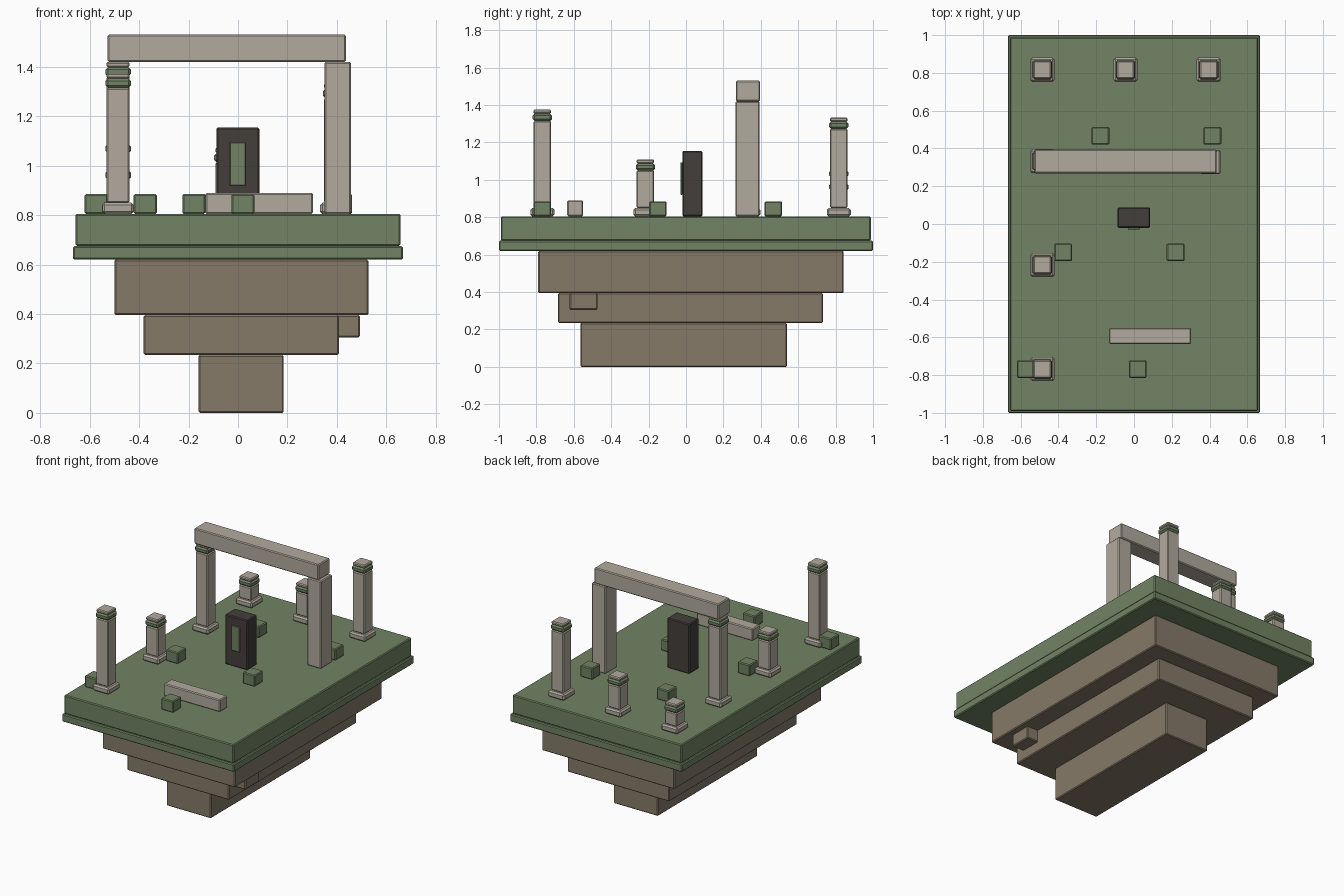
import bpy

if "Cube" in bpy.data.objects:
    bpy.data.objects.remove(bpy.data.objects["Cube"], do_unlink=True)


def material(name, r, g, b):
    """Flat colour from sRGB bytes, stored as linear values."""
    lin = [((c / 255 + 0.055) / 1.055) ** 2.4 for c in (r, g, b)] + [1]
    m = bpy.data.materials.new(name)
    m.use_nodes = True
    m.diffuse_color = lin
    m.node_tree.nodes["Principled BSDF"].inputs["Base Color"].default_value = lin
    return m


grass = material("moss_green", 113, 131, 99)
stone = material("pale_stone", 178, 170, 157)
rock = material("brown_rock", 134, 122, 104)
dark = material("dark_stone", 68, 63, 59)


def box(name, mat, x, y, z, bevel=0.006):
    """Bevelled box from (min, max) ranges on each axis."""
    bpy.ops.mesh.primitive_cube_add(size=1, location=[sum(r) / 2 for r in (x, y, z)])
    ob = bpy.context.object
    ob.name = name
    ob.scale = [r[1] - r[0] for r in (x, y, z)]
    bpy.ops.object.transform_apply(location=False, rotation=False, scale=True)
    ob.data.materials.append(mat)
    mod = ob.modifiers.new("soft_edges", 'BEVEL')
    mod.width = bevel
    mod.segments = 1
    return ob


def around(c, size):
    return (c - size / 2, c + size / 2)


GROUND = 0.805

# Stepped rock underside
box("rock_lower_tier", rock, (-0.16, 0.185), (-0.565, 0.54), (0, 0.235))
box("rock_middle_tier", rock, (-0.382, 0.408), (-0.685, 0.733), (0.235, 0.395))
box("rock_upper_tier", rock, (-0.5, 0.528), (-0.79, 0.843), (0.395, 0.62))
box("rock_outcrop", rock, (0.343, 0.493), (-0.622, -0.472), (0.305, 0.395))

# Grassy platform with a rim
box("platform_rim", grass, (-0.667, 0.667), (-1, 1), (0.62, 0.675))
box("platform_top", grass, (-0.657, 0.657), (-0.99, 0.988), (0.675, GROUND))


def pillar(name, x, y, top):
    """Column with plinth, mossy band and cap."""
    parts = [
        ("plinth", stone, 0.128, GROUND, 0.85, 0.01),
        ("shaft", stone, 0.094, 0.85, top - 0.06, 0.006),
        ("moss_band", grass, 0.103, top - 0.06, top - 0.022, 0.01),
        ("cap", stone, 0.094, top - 0.022, top, 0.006),
    ]
    for part, mat, size, z0, z1, bevel in parts:
        box(f"{name}_{part}", mat, around(x, size), around(y, size), (z0, z1), bevel)


pillar("front_pillar", -0.485, -0.768, 1.375)
pillar("middle_pillar", -0.485, -0.217, 1.11)
pillar("back_right_pillar", -0.485, 0.817, 1.003)
pillar("back_centre_pillar", -0.045, 0.817, 1.073)
pillar("back_left_pillar", 0.395, 0.817, 1.333)

# Gateway: one banded pillar, one plain post and a lintel
pillar("gate_pillar", -0.485, 0.333, 1.42)
box("gate_post", stone, (0.35, 0.457), (0.265, 0.393), (GROUND, 1.42))
box("gate_lintel", stone, (-0.528, 0.437), (0.268, 0.395), (1.42, 1.53))

# Fallen beam
box("fallen_beam", stone, (-0.132, 0.303), (-0.635, -0.55), (GROUND, 0.89))

# Dark standing stone with a green inlay on its front
box("standing_stone", dark, (-0.087, 0.086), (-0.02, 0.088), (GROUND, 1.155))
box("standing_stone_inlay", grass, (-0.033, 0.031), (-0.029, -0.0195), (0.92, 1.093), 0.002)

# Moss blocks scattered on the ground
for i, (x, y) in enumerate([(-0.573, -0.768), (0.02, -0.768), (-0.375, -0.15),
                            (0.22, -0.15), (-0.178, 0.467), (0.415, 0.467)]):
    box(f"moss_block_{i + 1}", grass, around(x, 0.094), around(y, 0.094), (GROUND, 0.885))
